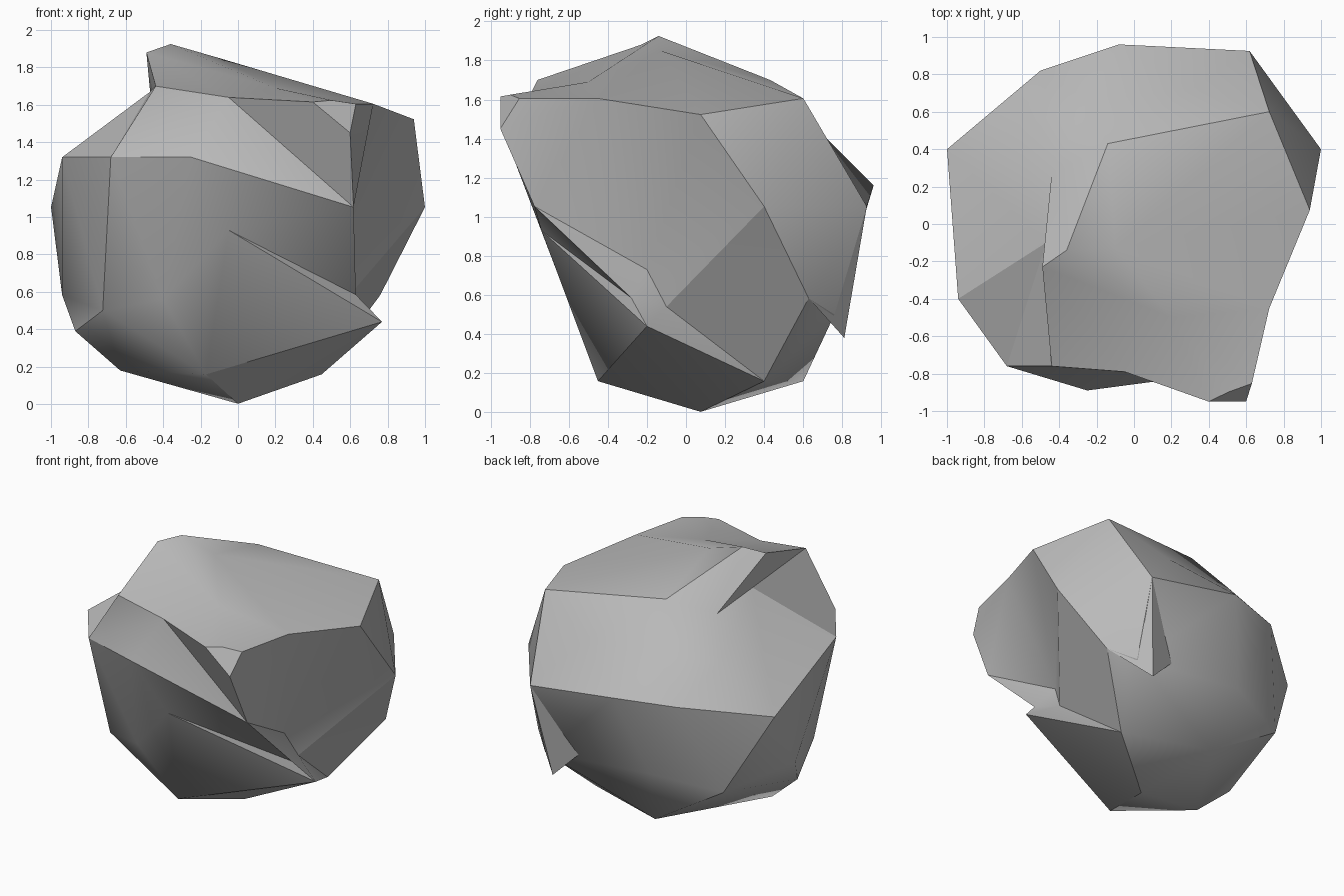
import bpy
import bmesh
import math
from mathutils import Vector

old = bpy.data.objects.get("Cube")
if old:
    bpy.data.objects.remove(old, do_unlink=True)

RADIUS = 1.051
CENTRE = Vector((0, 0.075, 1.053))

# Plain grey stone
stone = bpy.data.materials.new("grey stone")
stone.use_nodes = True
colour = (.49, .49, .49, 1)
stone.diffuse_color = colour
stone.node_tree.nodes["Principled BSDF"].inputs["Base Color"].default_value = colour


def finish(bm, name):
    """Turn a bmesh into a stone object with soft faces and hard chipped edges."""
    bmesh.ops.recalc_face_normals(bm, faces=list(bm.faces))
    mesh = bpy.data.meshes.new(name)
    bm.to_mesh(mesh)
    bm.free()
    mesh.materials.append(stone)
    obj = bpy.data.objects.new(name, mesh)
    bpy.context.collection.objects.link(obj)
    bpy.ops.object.select_all(action="DESELECT")
    obj.select_set(True)
    bpy.context.view_layer.objects.active = obj
    bpy.ops.object.shade_smooth_by_angle(angle=math.radians(32))


# Corners of a round boulder: two poles and two staggered rings of five
def ring_corner(start, k, height):
    a = math.radians(start - 72 * k)
    flat = math.sqrt(1 - height * height)
    return Vector((flat * math.cos(a), flat * math.sin(a), height))


corners = {"base": Vector((0, 0, -1)), "peak": Vector((0, 0, 1))}
for k in range(5):
    corners["low" + "ABCDE"[k]] = ring_corner(-36, k, -math.sqrt(0.2))
    corners["high" + "ABCDE"[k]] = ring_corner(-72, k, math.sqrt(0.2))

# Add the middle of every edge between neighbouring corners
directions = dict(corners)
names = list(corners)
for i, first in enumerate(names):
    for second in names[i + 1:]:
        if corners[first].dot(corners[second]) > 0.4:
            middle = (corners[first] + corners[second]).normalized()
            directions[" ".join(sorted((first, second)))] = middle

bm = bmesh.new()
points = {n: bm.verts.new(CENTRE + RADIUS * d) for n, d in directions.items()}
bmesh.ops.convex_hull(bm, input=list(bm.verts))

# Chipped points, grouped by the part of the boulder they shape
chips = {
    # overhanging cap
    "peak": (-.36, -.14, 1.925),
    "highA peak": (.2, -.5, 1.69),
    "highB peak": (-.49, -.23, 1.88),
    "highC peak": (-.44, .27, 1.61),
    "highD peak": (-.14, .43, 1.7),
    "highE peak": (-.1, -.13, 1.85),
    "highB": (-.44, -.76, 1.7),
    "highB highC": (-.47, -.1, 1.67),
    # front brow
    "highA": (.592, -1.018, 1.605),
    "highA highB": (-.05, -.79, 1.64),
    "highA lowB": (-.25, -.89, 1.32),
    "highB lowB": (-.68, -.76, 1.32),
    "highB lowC": (-.94, -.4, 1.32),
    # front cleft and its ledge
    "lowB": (-.4, -.6, .56),
    "lowA lowB": (-.05, -.74, .93),
    "lowA": (.63, -.28, .585),
    "base lowA": (.77, -.2, .44),
    "highE lowA": (.516, -.2, .73),
    "lowA lowE": (.56, -.1, .54),
    # sloping back
    "highC": (-.62, .5, 1.38),
    "highC highD": (-.25, .66, 1.42),
    "highD": (.3, .72, 1.4),
    "highC lowD": (-.5, .82, 1.15),
    "highD lowD": (-.08, .96, 1.16),
    # underside
    "lowD": (-.25, .78, .58),
    "lowD lowE": (.61, .76, .5),
    "base lowC": (-.63, -.1, .18),
}
for name, place in chips.items():
    points[name].co = place

# Turn two edges so the brow and the left shoulder crease cleanly
for ends in (("highA", "highA lowB"), ("highB", "highB lowC")):
    edge = bm.edges.get([points[n] for n in ends])
    if edge:
        bmesh.ops.rotate_edges(bm, edges=[edge], use_ccw=False)

# Bulge the lower left edge
edge = bm.edges.get([points["lowC"], points["base lowC"]])
if edge:
    bulge = bmesh.utils.edge_split(edge, points["lowC"], 0.5)[1]
    bulge.co = (-.87, -.05, .39)

# Slice off the sharp front corner
bmesh.ops.triangulate(bm, faces=list(bm.faces))
bmesh.ops.bisect_plane(
    bm, geom=list(bm.verts) + list(bm.edges) + list(bm.faces),
    plane_co=(.4, -.95, 1.615), plane_no=(.365, -.819, .443),
    clear_outer=True)
bmesh.ops.holes_fill(bm, edges=[e for e in bm.edges if e.is_boundary], sides=0)
bmesh.ops.triangulate(bm, faces=list(bm.faces))
finish(bm, "boulder")

# Pointed lip hanging from the back right side
bm = bmesh.new()
for place in ((.618, .925, 1.053), (.76, .628, .583), (.515, .81, .38), (.1, .74, .79)):
    bm.verts.new(place)
bmesh.ops.convex_hull(bm, input=list(bm.verts))
finish(bm, "hanging_lip")
